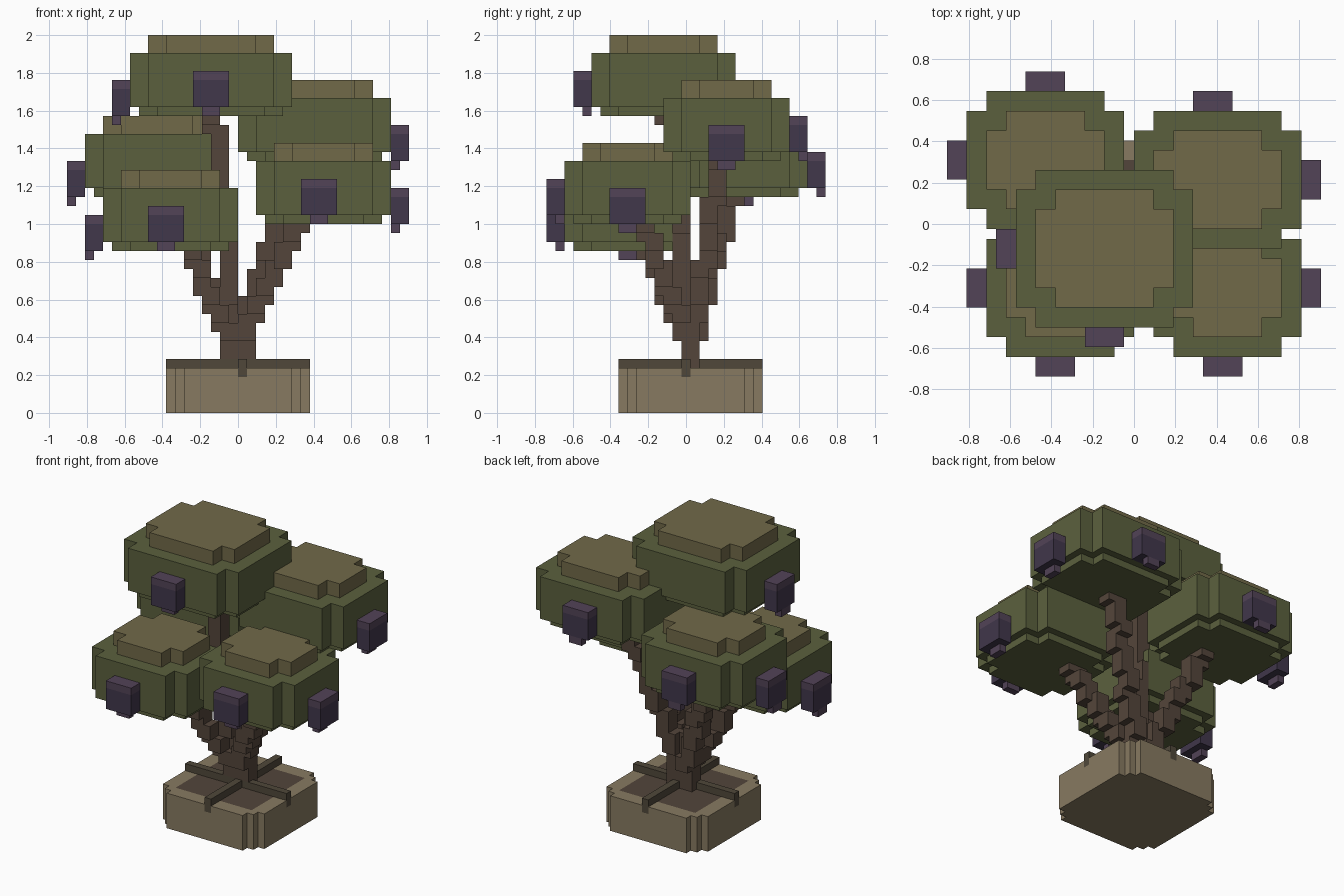
import bpy, bmesh

if "Cube" in bpy.data.objects:
    bpy.data.objects.remove(bpy.data.objects["Cube"])

V = 2 / 42  # one block; the whole tree is 42 blocks tall
# Cells are (i, j, k); x = i*V, y = (j - 0.5)*V, z = k*V


def material(name, rgb):
    m = bpy.data.materials.new(name)
    m.diffuse_color = (*rgb, 1)
    m.use_nodes = True
    m.node_tree.nodes["Principled BSDF"].inputs["Base Color"].default_value = m.diffuse_color
    return m


LEAF = material("leaf_green", (0.105, 0.118, 0.048))
CROWN = material("crown_olive", (0.165, 0.143, 0.066))
BARK = material("bark", (0.088, 0.060, 0.043))
ROOT = material("root", (0.080, 0.064, 0.042))
SOIL = material("soil", (0.085, 0.060, 0.043))
CLAY = material("clay", (0.245, 0.195, 0.120))
FRUIT = material("fruit_dark", (0.052, 0.038, 0.070))
FRUIT_TOP = material("fruit_light", (0.085, 0.056, 0.095))


def block(x0, x1, y0, y1, z0, z1, keep=lambda a, b: True):
    """Cells of a box; keep(a, b) gets distances to the nearest side faces."""
    return {(i, j, k)
            for i in range(x0, x1) for j in range(y0, y1) for k in range(z0, z1)
            if keep(min(i - x0, x1 - 1 - i), min(j - y0, y1 - 1 - j))}


def notched(a, b):
    return a >= 2 or b >= 2


SIDES = [
    ((1, 0, 0), [(1, 0, 0), (1, 1, 0), (1, 1, 1), (1, 0, 1)]),
    ((-1, 0, 0), [(0, 0, 0), (0, 0, 1), (0, 1, 1), (0, 1, 0)]),
    ((0, 1, 0), [(0, 1, 0), (0, 1, 1), (1, 1, 1), (1, 1, 0)]),
    ((0, -1, 0), [(0, 0, 0), (1, 0, 0), (1, 0, 1), (0, 0, 1)]),
    ((0, 0, 1), [(0, 0, 1), (1, 0, 1), (1, 1, 1), (0, 1, 1)]),
    ((0, 0, -1), [(0, 0, 0), (0, 1, 0), (1, 1, 0), (1, 0, 0)]),
]


def build(name, cells, mat):
    """Closed outer shell of a set of cells."""
    bm = bmesh.new()
    verts = {}

    def vert(p):
        if p not in verts:
            verts[p] = bm.verts.new((p[0] * V, (p[1] - 0.5) * V, p[2] * V))
        return verts[p]

    for c in sorted(cells):
        for d, corners in SIDES:
            if tuple(a + b for a, b in zip(c, d)) not in cells:
                bm.faces.new([vert(tuple(a + b for a, b in zip(c, o))) for o in corners])
    me = bpy.data.meshes.new(name)
    bm.to_mesh(me)
    bm.free()
    me.materials.append(mat)
    ob = bpy.data.objects.new(name, me)
    bpy.context.collection.objects.link(ob)
    return ob


# Pot, soil and the cross of roots that hooks over the rim
roots = block(-8, 8, 0, 1, 5, 6) | block(0, 1, -7, 9, 5, 6)
for i, j in ((-8, 0), (7, 0), (0, -7), (0, 8)):
    roots.add((i, j, 4))
soil = block(-6, 6, -5, 7, 4, 5)
pot = block(-8, 8, -7, 9, 0, 5, lambda a, b: a + b >= 2)
build("pot", pot - soil - roots, CLAY)
build("soil", soil, SOIL)
build("roots", roots, ROOT)

# Leaf pads: x0, x1, y0, y1 and the bottom of the main slab
PADS = {
    "top": (-12, 6, -10, 6, 34),
    "back_right": (0, 17, -2, 12, 29),
    "back_left": (-17, -1, 0, 14, 25),
    "front_left": (-15, 0, -13, 1, 19),
    "front_right": (2, 17, -13, 1, 22),
}
wood = block(-2, 2, 0, 2, 5, 9)
for name, (x0, x1, y0, y1, z) in PADS.items():
    pad = block(x0, x1, y0, y1, z, z + 6, notched)
    pad |= block(x0 + 1, x1 - 1, y0 + 1, y1 - 1, z - 1, z, notched)
    build("leaf_pad_" + name, pad, LEAF)
    build("crown_" + name,
          block(x0 + 2, x1 - 2, y0 + 2, y1 - 2, z + 6, z + 8, notched), CROWN)
    # Branch: a 2-block brush stepped from the trunk foot to the pad centre
    cx, cy, cz = (x0 + x1) / 2, (y0 + y1) / 2, z + 3
    for k in range(6, cz):
        t = (k - 6) / (cz - 6)
        i = round(-0.5 + t * (cx + 0.5))
        j = round(1 + t * (cy - 1))
        wood |= block(i - 1, i + 1, j - 1, j + 1, k, k + 2)
build("trunk_and_branches", wood, BARK)

# Hanging fruit: low corner, and whether it hangs on an x side or a y side
FRUITS = [
    (-5, -12, 34, "y"), (-14, -4, 33, "x"),
    (6, 12, 29, "y"), (17, 3, 28, "x"),
    (-11, 14, 25, "y"), (-19, 5, 24, "x"),
    (-10, -15, 19, "y"), (-17, -8, 18, "x"),
    (7, -15, 22, "y"), (17, -8, 21, "x"),
]
for n, (x, y, z, side) in enumerate(FRUITS, 1):
    w, d = (2, 4) if side == "x" else (4, 2)
    build(f"fruit_{n}", block(x, x + w, y, y + d, z, z + 3), FRUIT)
    build(f"fruit_cap_{n}", block(x, x + w, y, y + d, z + 3, z + 4), FRUIT_TOP)
    if side == "x":
        tip = block(x, x + 1, y + 1, y + 3, z - 1, z)
    else:
        tip = block(x + 1, x + 3, y + 1, y + 2, z - 1, z)
    build(f"fruit_tip_{n}", tip, FRUIT_TOP)
